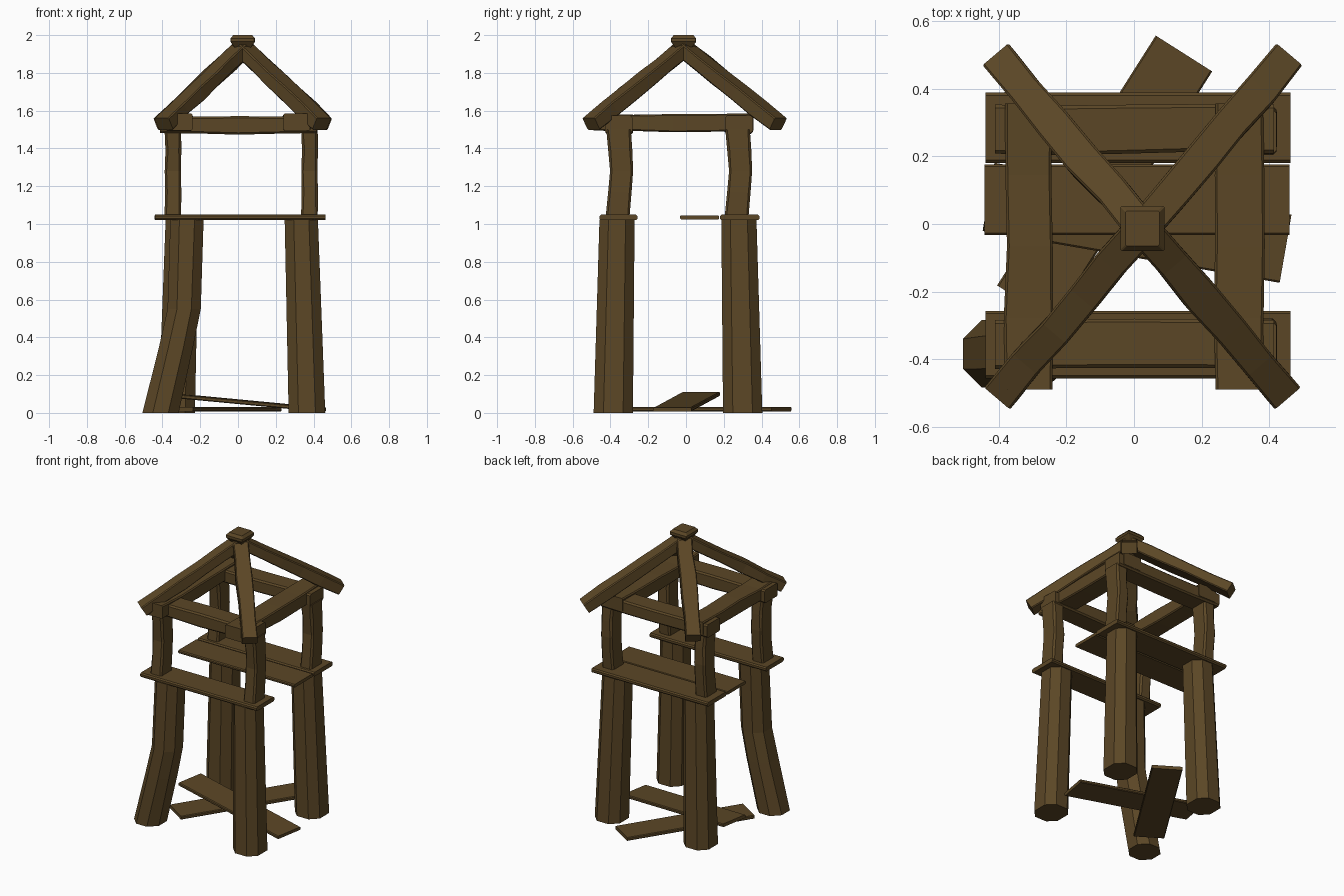
import bpy, bmesh, random
from mathutils import Vector, Matrix

if "Cube" in bpy.data.objects:
    bpy.data.objects.remove(bpy.data.objects["Cube"])

random.seed(4)
wood = bpy.data.materials.new("dark_brown_wood")
wood.diffuse_color = (0.105, 0.062, 0.019, 1)
wood.use_nodes = True
wood.node_tree.nodes["Principled BSDF"].inputs["Base Color"].default_value = wood.diffuse_color


def loft(name, rings, mat=Matrix()):
    """Skin chamfered rectangles; ring = (z, cx, cy, half_x, half_y, chamfer)."""
    bm = bmesh.new()
    loops = []
    for z, cx, cy, hx, hy, c in rings:
        pts = [(hx - c, -hy), (hx, c - hy), (hx, hy - c), (hx - c, hy),
               (c - hx, hy), (-hx, hy - c), (-hx, c - hy), (c - hx, -hy)]
        loops.append([bm.verts.new(mat @ Vector((cx + x, cy + y, z))) for x, y in pts])
    for a, b in zip(loops, loops[1:]):
        for i in range(8):
            j = (i + 1) % 8
            bm.faces.new((a[i], a[j], b[j], b[i]))
    bm.faces.new(loops[0])
    bm.faces.new(loops[-1])
    bmesh.ops.recalc_face_normals(bm, faces=bm.faces)
    me = bpy.data.meshes.new(name)
    bm.to_mesh(me)
    bm.free()
    me.materials.append(wood)
    ob = bpy.data.objects.new(name, me)
    bpy.context.collection.objects.link(ob)
    return ob


def bar(name, start, end, width, thick, chamfer=0.006, rough=0.0, sag=0.0, steps=1, tip=1.0):
    """Timber between two points: width lies sideways, thickness faces up."""
    s, e = Vector(start), Vector(end)
    d = (e - s).normalized()
    side = Vector((0, 0, 1)).cross(d).normalized()
    up = d.cross(side)
    mat = Matrix((side, up, d)).transposed().to_4x4()
    mat.translation = s
    length = (e - s).length
    rings = []
    for i in range(steps + 1):
        t = i / steps
        j = rough if 0 < i < steps else 0
        k = tip if i in (0, steps) else 1
        rings.append((t * length, random.uniform(-j, j), -sag * 4 * t * (1 - t),
                      width / 2 * k + random.uniform(-j, j),
                      thick / 2 * k + random.uniform(-j, j), chamfer))
    return loft(name, rings, mat)


# Octagonal legs: three straight ones that taper, one bent
for name, x0, x1, y0, y1 in (("front_right_leg", 0.365, 0.335, -0.385, -0.365),
                             ("back_right_leg", 0.365, 0.335, 0.30, 0.28),
                             ("back_left_leg", -0.325, -0.295, 0.30, 0.28)):
    loft(name, [(0, x0, y0, 0.097, 0.104, 0.052), (1.025, x1, y1, 0.088, 0.093, 0.048)])
loft("bent_front_left_leg", [(0, -0.41, -0.385, 0.096, 0.1, 0.055),
                             (0.35, -0.328, -0.378, 0.09, 0.1, 0.05),
                             (0.55, -0.285, -0.375, 0.088, 0.097, 0.05),
                             (1.025, -0.27, -0.365, 0.088, 0.093, 0.048)])

# Deck planks
bar("front_deck_plank", (-0.44, -0.357, 1.035), (0.463, -0.357, 1.035), 0.2, 0.03, 0.008)
bar("back_deck_plank", (-0.44, 0.285, 1.035), (0.463, 0.285, 1.035), 0.208, 0.03, 0.008)
bar("middle_deck_plank", (-0.443, 0.072, 1.035), (0.46, 0.072, 1.035), 0.208, 0.022, 0.006)

# Fallen planks on the ground: one flat, one leaning on it
bar("flat_fallen_plank", (-0.322, -0.235, 0.02), (0.148, 0.505, 0.02), 0.198, 0.024, 0.005)
bar("leaning_fallen_plank", (-0.43, 0.08, 0.1), (0.448, -0.073, 0.017), 0.205, 0.022, 0.005)

# Crooked upper posts
for sx, side in ((-0.345, "left"), (0.378, "right")):
    for y, end in ((-0.362, "front"), (0.268, "back")):
        rings = [(1.04, sx, y, 0.044, 0.063, 0.01),
                 (1.17, sx + 0.002, y + 0.012, 0.043, 0.062, 0.012),
                 (1.28, sx, y + 0.021, 0.043, 0.061, 0.01),
                 (1.39, sx + 0.003, y + 0.014, 0.042, 0.064, 0.014),
                 (1.5, sx, y + 0.005, 0.044, 0.065, 0.01)]
        loft(f"{end}_{side}_post", rings)

# Square of top beams
for y, end in ((-0.357, "front"), (0.281, "back")):
    bar(f"{end}_beam", (-0.412, y, 1.528), (0.415, y, 1.528), 0.145, 0.092, 0.01,
        rough=0.004, sag=0.006, steps=4)
for x, side in ((-0.312, "left"), (0.312, "right")):
    bar(f"{side}_beam", (x, -0.49, 1.54), (x, 0.357, 1.54), 0.14, 0.092, 0.007,
        rough=0.004, sag=0.006, steps=4)

# Roof rafters meeting at the peak
peak = Vector((0.025, -0.013, 1.93))
for name, x, y in (("front_left_rafter", -0.393, -0.502), ("front_right_rafter", 0.443, -0.502),
                   ("back_left_rafter", -0.398, 0.488), ("back_right_rafter", 0.448, 0.488)):
    bar(name, (x, y, 1.53), peak, 0.1, 0.074, 0.006, rough=0.004, steps=5)

# Peak cap
loft("peak_cap", [(1.91, 0.025, -0.013, 0.025, 0.025, 0.004),
                  (1.965, 0.025, -0.013, 0.065, 0.067, 0.004),
                  (1.982, 0.025, -0.013, 0.065, 0.067, 0.004),
                  (2.0, 0.025, -0.013, 0.05, 0.052, 0.004)])
